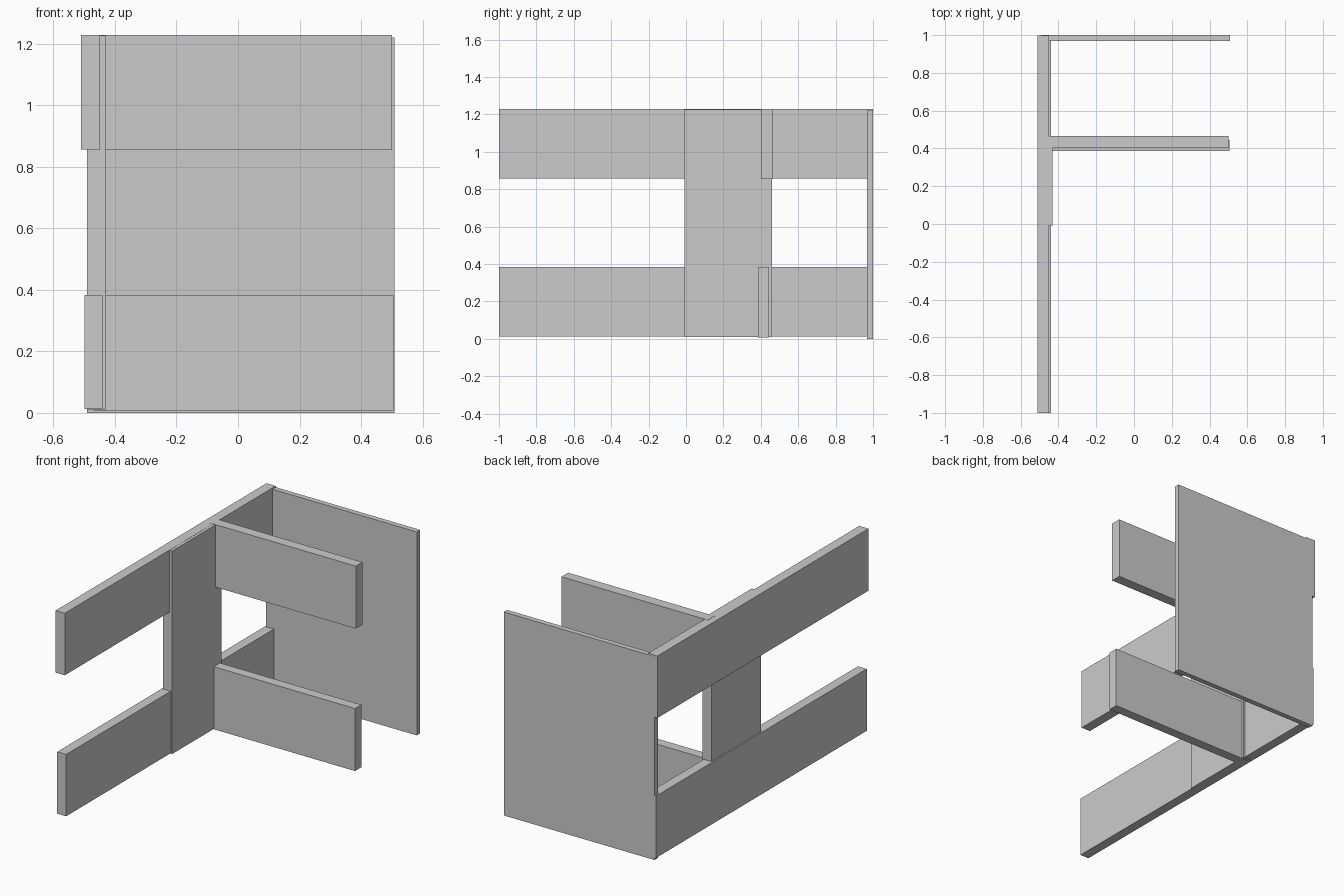
import bpy, bmesh
from mathutils import Vector

if "Cube" in bpy.data.objects:
    bpy.data.objects.remove(bpy.data.objects["Cube"])


def board(name, lo, hi):
    """Plain rectangular board between two corners."""
    lo, hi = Vector(lo), Vector(hi)
    bm = bmesh.new()
    bmesh.ops.create_cube(bm, size=1)
    bmesh.ops.scale(bm, vec=hi - lo, verts=bm.verts)
    bmesh.ops.translate(bm, vec=(lo + hi) / 2, verts=bm.verts)
    mesh = bpy.data.meshes.new(name)
    bm.to_mesh(mesh)
    bm.free()
    obj = bpy.data.objects.new(name, mesh)
    bpy.context.collection.objects.link(obj)
    return obj


# Solid panel closing the back end
board("back_panel", (-0.491, 0.968, 0), (0.508, 1.0, 1.22))

# Long side rails
board("upper_long_rail", (-0.51, -1, 0.856), (-0.449, 0.999, 1.228))
board("lower_long_rail", (-0.499, -1, 0.013), (-0.44, 0.999, 0.384))

# Wide upright tying the rails together
board("upright", (-0.491, -0.008, 0.01), (-0.431, 0.46, 1.227))

# Short rails branching off the upright
board("upper_cross_rail", (-0.47, 0.402, 0.854), (0.5, 0.465, 1.229))
board("lower_cross_rail", (-0.47, 0.386, 0.008), (0.506, 0.445, 0.383))
